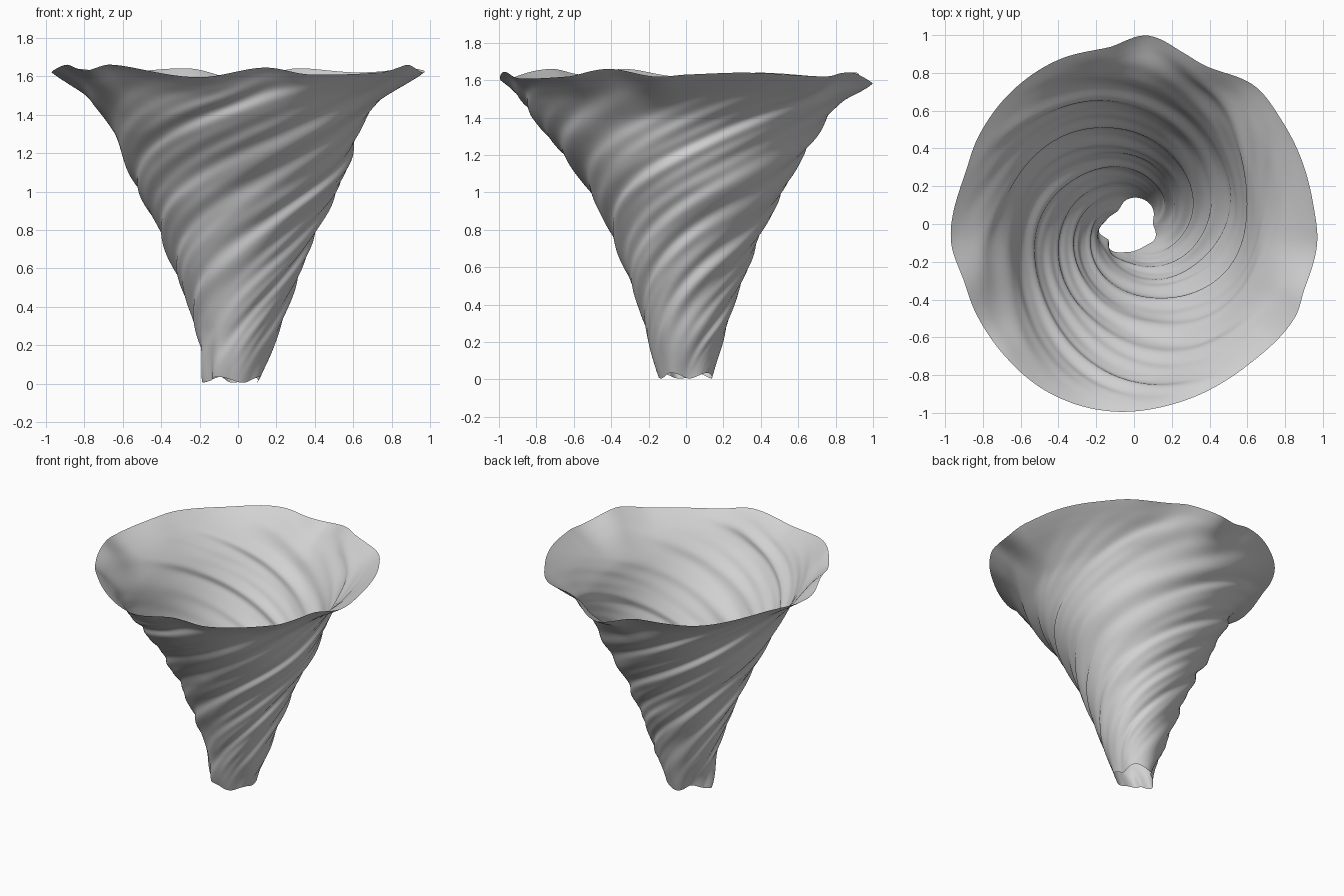
import bpy, bmesh, math
from math import sin, cos, tau

cube = bpy.data.objects.get("Cube")
if cube:
    bpy.data.objects.remove(cube)

SEGMENTS, RINGS = 240, 150

# Wall profile from the narrow mouth to the flared rim: (radius, height)
PROFILE = [(.14, .02), (.195, .2), (.255, .4), (.33, .6), (.41, .8), (.515, 1),
           (.62, 1.2), (.675, 1.3), (.735, 1.4), (.815, 1.5), (.89, 1.57), (.965, 1.63)]
# Uneven edges as (degrees, value) around the model
RIM_RADIUS = [(6, .955), (18, .95), (35, .955), (49, .97), (64, .92), (73, .94), (86, 1),
              (98, .945), (115, .957), (133, .955), (152, .944), (164, .934), (185, .973),
              (198, .95), (208, .96), (224, .976), (243, 1), (262, 1), (285, .973), (309, .96),
              (330, .985), (339, .966), (354, .975)]
RIM_HEIGHT = [(0, 1.63), (20, 1.64), (50, 1.62), (72, 1.64), (88, 1.58), (105, 1.64),
              (130, 1.62), (155, 1.64), (183, 1.62), (200, 1.66), (215, 1.63), (228, 1.66),
              (258, 1.595), (278, 1.645), (292, 1.61), (320, 1.62), (335, 1.66), (350, 1.62)]
MOUTH_RADIUS = [(0, .1), (40, .13), (70, .14), (103, .135), (140, .11), (172, .15),
                (190, .19), (210, .16), (225, .185), (252, .155), (293, .13), (324, .135)]


def spline(a, b, c, d, f):
    return b + .5 * f * (c - a + f * (2 * a - 5 * b + 4 * c - d + f * (3 * (b - c) + d - a)))


def around(table, angle):
    """Smooth periodic lookup of an edge value."""
    n, angle = len(table), math.degrees(angle) % 360
    i = max((k for k in range(n) if table[k][0] <= angle), default=-1)
    lo, hi = table[i][0], table[(i + 1) % n][0]
    f = ((angle - lo) % 360) / ((hi - lo) % 360)
    return spline(*(table[(i + k) % n][1] for k in (-1, 0, 1, 2)), f)


def along(t):
    """Smooth radius and height on the wall profile."""
    last = len(PROFILE) - 1
    i = min(int(t * last), last - 1)
    pts = [PROFILE[min(max(i + k, 0), last)] for k in (-1, 0, 1, 2)]
    return [spline(*(p[axis] for p in pts), t * last - i) for axis in (0, 1)]


def fade(x):
    x = min(max(x, 0), 1)
    return x * x * (3 - 2 * x)


def folds(angle, z):
    """Spiral creases that climb anticlockwise and come and go along their length."""
    u = angle - 3.3 * z
    drift = .5 * sin(2 * angle + 1.5 * z) + .3 * sin(3 * u)
    broad = sin(8 * u + drift)
    medium = sin(13 * u + 2 * drift + 1) * (.6 + .4 * sin(2 * angle + 3 * z))
    fine = sin(21 * u + drift + 2) * (.5 + .5 * sin(3 * angle - 4 * z))
    return .45 * broad + .4 * medium + .2 * fine


def lean(angle):
    """Upper wall is wider front to back and bulges to the front right."""
    return -.05 * cos(2 * angle) - .03 * sin(angle) - .015 * cos(angle)


# Twisted funnel: one open sheet
bm = bmesh.new()
rings = []
for j in range(RINGS + 1):
    t = j / RINGS
    radius, height = along(t)
    low, high = 1 - fade(height / .3), fade((radius - .72) / .245)
    depth = (.006 + .013 * fade(height / .8)) * (1 - low) * (1 - high)
    ring = []
    for i in range(SEGMENTS):
        a = tau * i / SEGMENTS
        r = radius + depth * folds(a, height)
        r += low * (around(MOUTH_RADIUS, a - 1.6 * height) - PROFILE[0][0])
        r += fade((height - 1) / .42) * (1 - high) * lean(a)
        r += high * (around(RIM_RADIUS, a) - PROFILE[-1][0])
        z = height + high * (around(RIM_HEIGHT, a) - PROFILE[-1][1])
        z += low * .015 * sin(4 * a - 2.27)
        ring.append(bm.verts.new((r * cos(a), r * sin(a), z)))
    rings.append(ring)
for lower, upper in zip(rings, rings[1:]):
    for i in range(SEGMENTS):
        k = (i + 1) % SEGMENTS
        bm.faces.new((lower[i], lower[k], upper[k], upper[i])).smooth = True

mesh = bpy.data.meshes.new("twisted_funnel")
bm.to_mesh(mesh)
bm.free()
funnel = bpy.data.objects.new("twisted_funnel", mesh)
bpy.context.collection.objects.link(funnel)

# Plain pale grey
grey = bpy.data.materials.new("pale_grey")
grey.use_nodes = True
grey.diffuse_color = (.64, .64, .64, 1)
grey.node_tree.nodes["Principled BSDF"].inputs["Base Color"].default_value = (.64, .64, .64, 1)
mesh.materials.append(grey)
